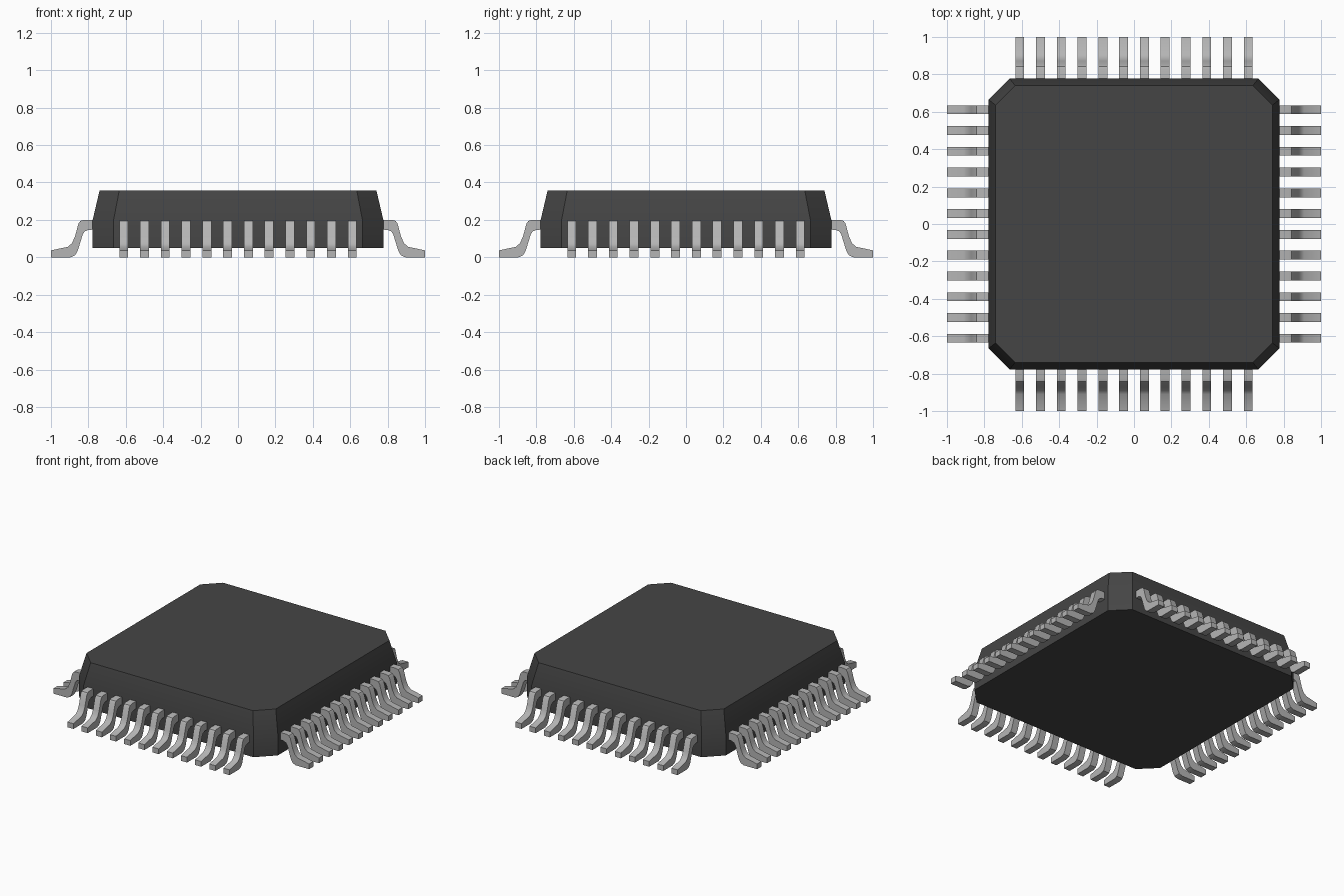
import bpy, bmesh, math

cube = bpy.data.objects.get("Cube")
if cube:
    bpy.data.objects.remove(cube, do_unlink=True)


def material(name, value, roughness):
    mat = bpy.data.materials.new(name)
    mat.use_nodes = True
    colour = (value, value, value, 1)
    mat.diffuse_color = colour
    bsdf = mat.node_tree.nodes["Principled BSDF"]
    bsdf.inputs["Base Color"].default_value = colour
    bsdf.inputs["Roughness"].default_value = roughness
    return mat


def make_object(name, bm, mat):
    bmesh.ops.recalc_face_normals(bm, faces=bm.faces)
    mesh = bpy.data.meshes.new(name)
    bm.to_mesh(mesh)
    bm.free()
    mesh.materials.append(mat)
    obj = bpy.data.objects.new(name, mesh)
    bpy.context.collection.objects.link(obj)
    bpy.ops.object.select_all(action='DESELECT')
    obj.select_set(True)
    bpy.context.view_layer.objects.active = obj
    bpy.ops.object.shade_smooth_by_angle(angle=math.radians(30))
    return obj


def loft(rings):
    """Join rings of points with side faces and cap both ends."""
    bm = bmesh.new()
    loops = [[bm.verts.new(p) for p in ring] for ring in rings]
    n = len(loops[0])
    for low, high in zip(loops, loops[1:]):
        for i in range(n):
            j = (i + 1) % n
            bm.faces.new((low[i], low[j], high[j], high[i]))
    bm.faces.new(loops[0])
    bm.faces.new(loops[-1])
    return bm


def cut_corner_square(half, flat, z):
    """Square outline with its four corners cut off."""
    ring = []
    for k in range(4):
        c, s = (1, 0, -1, 0)[k], (0, 1, 0, -1)[k]
        for x, y in ((half, -flat), (half, flat)):
            ring.append((x * c - y * s, x * s + y * c, z))
    return ring


plastic = material("dark grey plastic", 0.06, 0.6)
metal = material("light grey metal", 0.46, 0.4)

# Chip body: upright lower walls, tapered upper walls, cut corners
make_object("chip_body", loft([
    cut_corner_square(0.777, 0.665, 0.05),
    cut_corner_square(0.777, 0.665, 0.20),
    cut_corner_square(0.74, 0.635, 0.357),
]), plastic)

# Gull-wing pin outline: distance from the centre, height
PIN_PROFILE = [
    (0.74, 0.20), (0.825, 0.20), (0.842, 0.195), (0.853, 0.18),
    (0.872, 0.11), (0.888, 0.075), (0.91, 0.056), (1.0, 0.037),
    (1.0, 0.0), (0.895, 0.0), (0.872, 0.01), (0.858, 0.032),
    (0.83, 0.122), (0.82, 0.138), (0.80, 0.147), (0.74, 0.148),
]
PIN_COUNT, PITCH, WIDTH = 12, 0.111, 0.047

# A row of pins on each side
for k, side in enumerate(("left", "back", "right", "front")):
    start = -PITCH * (PIN_COUNT - 1) / 2
    row = make_object(side + "_pins", loft([
        [(r, start + dy, z) for r, z in PIN_PROFILE]
        for dy in (-WIDTH / 2, WIDTH / 2)
    ]), metal)
    row.rotation_euler.z = k * math.pi / 2
    array = row.modifiers.new("Pin row", 'ARRAY')
    array.count = PIN_COUNT
    array.use_relative_offset = False
    array.use_constant_offset = True
    array.constant_offset_displace = (0, PITCH, 0)
